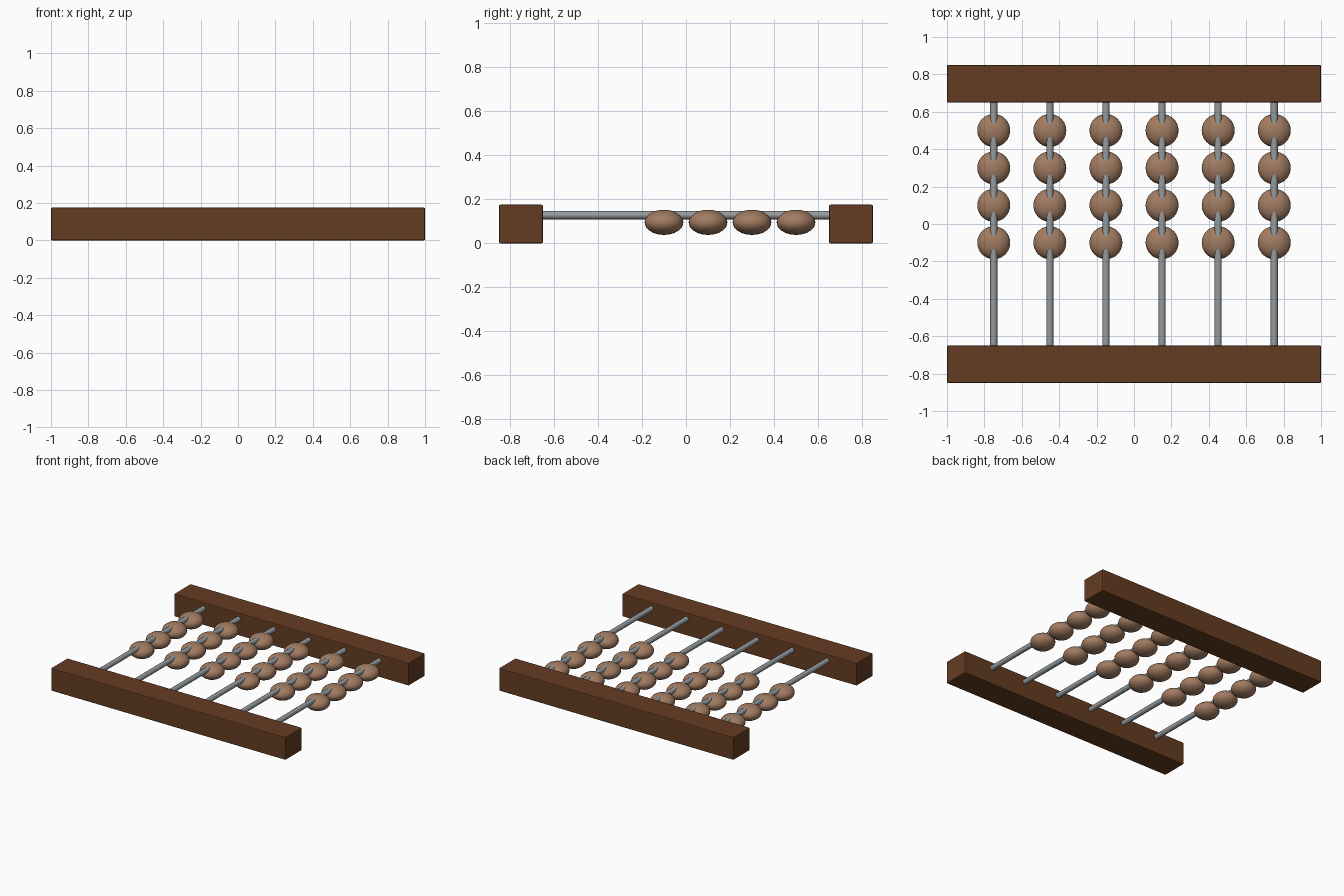
import bpy
import math

cube = bpy.data.objects.get("Cube")
if cube:
    bpy.data.objects.remove(cube, do_unlink=True)


def material(name, rgb):
    mat = bpy.data.materials.new(name)
    mat.use_nodes = True
    color = (*rgb, 1.0)
    mat.diffuse_color = color
    mat.node_tree.nodes["Principled BSDF"].inputs["Base Color"].default_value = color
    return mat


dark_wood = material("dark wood", (0.13, 0.046, 0.016))
light_wood = material("light wood", (0.36, 0.20, 0.12))
steel = material("steel grey", (0.30, 0.33, 0.35))


def finish(name, mat):
    obj = bpy.context.object
    obj.name = name
    obj.data.materials.append(mat)
    bpy.ops.object.transform_apply(location=False, rotation=True, scale=True)
    return obj


# End rails with lightly rounded edges
for name, side in (("front_rail", -1), ("back_rail", 1)):
    bpy.ops.mesh.primitive_cube_add(size=1, location=(0, side * 0.75, 0.0875))
    bpy.context.object.scale = (2, 0.2, 0.175)
    rail = finish(name, dark_wood)
    bevel = rail.modifiers.new("rounded edges", "BEVEL")
    bevel.width = 0.006
    bevel.segments = 2

for column in range(6):
    x = -0.75 + 0.3 * column

    # Rod reaching a little into both rails
    bpy.ops.mesh.primitive_cylinder_add(
        vertices=16, radius=0.019, depth=1.36,
        location=(x, 0, 0.128), rotation=(math.pi / 2, 0, 0))
    finish(f"rod_{column + 1}", steel)
    bpy.ops.object.shade_smooth_by_angle()

    # Flattened beads, poles along the rod
    for row in range(4):
        bpy.ops.mesh.primitive_uv_sphere_add(
            segments=32, ring_count=16, radius=1,
            location=(x, -0.1 + 0.2 * row, 0.095), rotation=(math.pi / 2, 0, 0))
        bpy.context.object.scale = (0.088, 0.057, 0.088)
        finish(f"bead_{column + 1}_{row + 1}", light_wood)
        bpy.ops.object.shade_smooth_by_angle()
